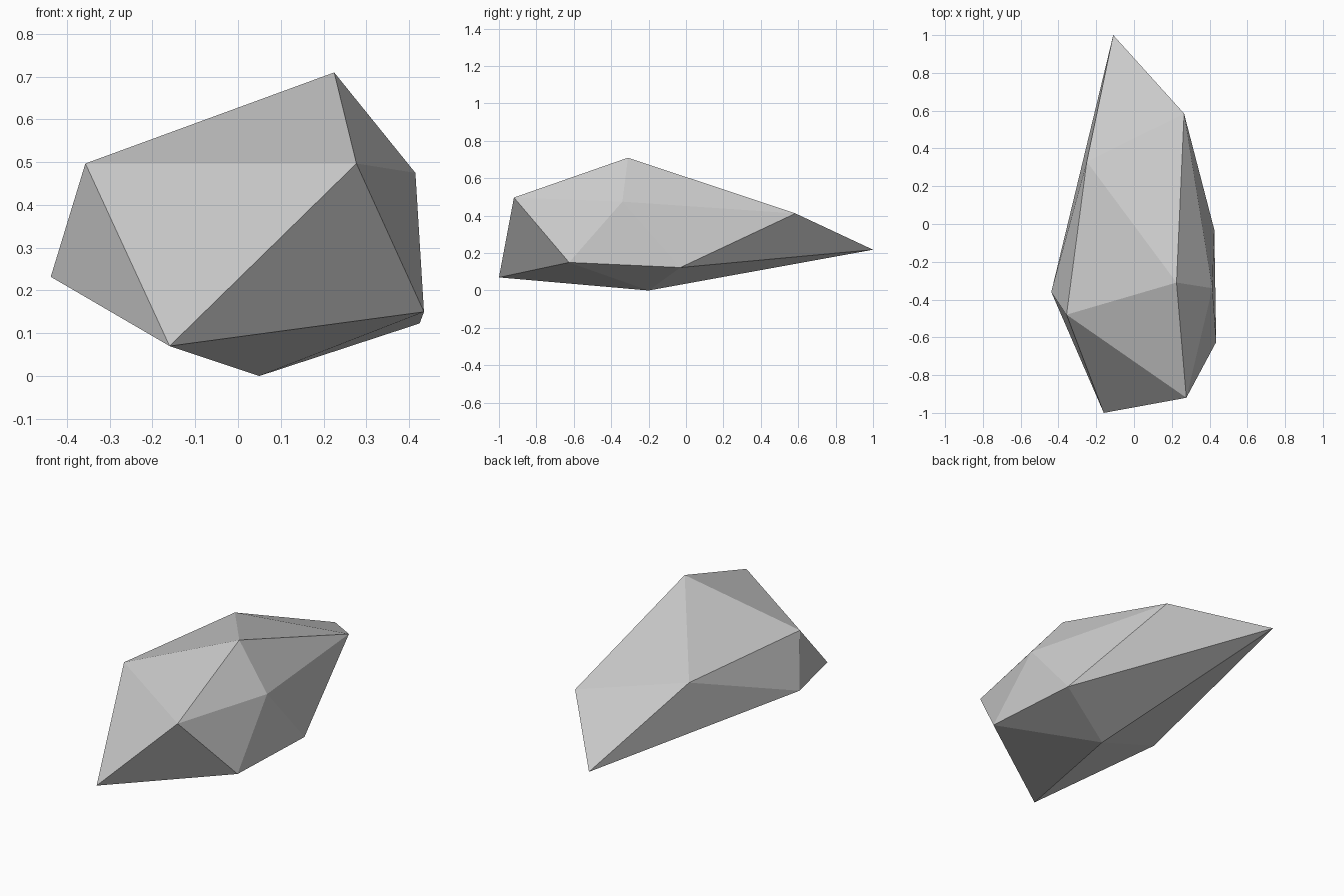
import bpy
import bmesh

cube = bpy.data.objects.get("Cube")
if cube:
    bpy.data.objects.remove(cube, do_unlink=True)

# Plain grey stone colour
stone = bpy.data.materials.new("stone grey")
stone.use_nodes = True
grey = (0.6, 0.6, 0.6, 1)
stone.diffuse_color = grey
bsdf = stone.node_tree.nodes["Principled BSDF"]
bsdf.inputs["Base Color"].default_value = grey
bsdf.inputs["Roughness"].default_value = 0.9

# Distorted twenty-sided rock: peak, upper ring, lower ring, base point
peak = (0.225, -0.31, 0.71)
upper = [(0.277, -0.92, 0.497), (0.415, -0.34, 0.475), (0.265, 0.585, 0.412),
         (-0.25, 0.33, 0.49), (-0.357, -0.48, 0.497)]
lower = [(-0.16, -1.0, 0.07), (0.435, -0.625, 0.15), (0.425, -0.03, 0.123),
         (-0.11, 1.0, 0.218), (-0.438, -0.36, 0.232)]
base = (0.05, -0.2, 0.0)

bm = bmesh.new()
top = bm.verts.new(peak)
bottom = bm.verts.new(base)
up = [bm.verts.new(p) for p in upper]
low = [bm.verts.new(p) for p in lower]
n = len(up)
for i in range(n):
    j = (i + 1) % n
    bm.faces.new((top, up[i], up[j]))
    bm.faces.new((up[i], low[i], low[j]))
    bm.faces.new((up[i], low[j], up[j]))
    bm.faces.new((bottom, low[j], low[i]))
bmesh.ops.recalc_face_normals(bm, faces=bm.faces)

mesh = bpy.data.meshes.new("rock")
bm.to_mesh(mesh)
bm.free()
mesh.materials.append(stone)
rock = bpy.data.objects.new("rock", mesh)
bpy.context.collection.objects.link(rock)
